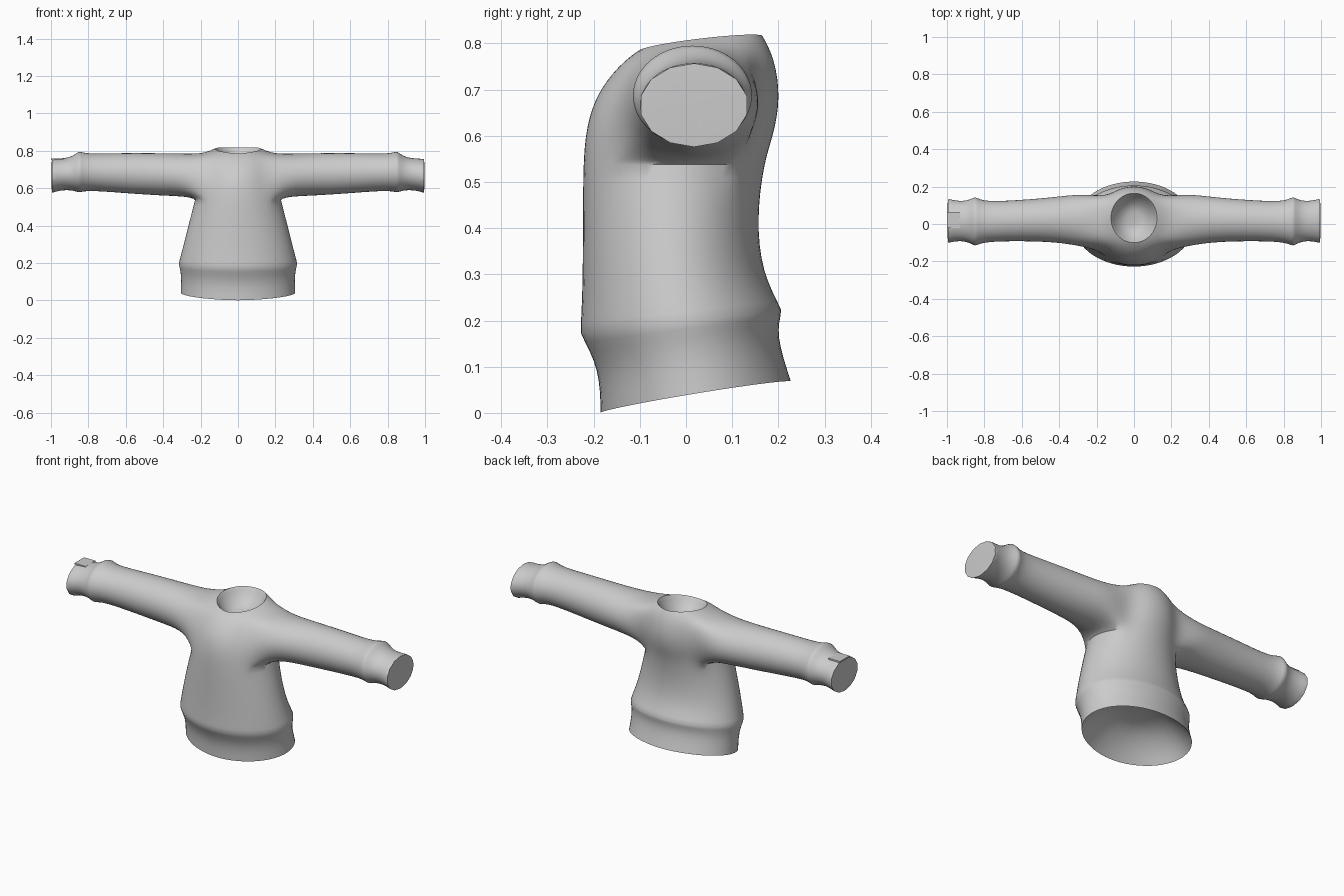
import bpy, bmesh, math

cube = bpy.data.objects.get("Cube")
if cube:
    bpy.data.objects.remove(cube)

grey = bpy.data.materials.new("soft grey knit")
grey.use_nodes = True
grey.diffuse_color = (0.6, 0.6, 0.6, 1)
grey.node_tree.nodes["Principled BSDF"].inputs["Base Color"].default_value = (0.6, 0.6, 0.6, 1)

SIDES = 16
SWELL = 1.02  # offsets the shrinkage of the subdivision

# Body rings: half width, front y, front z, back y, back z, lift at the sides
BODY = [
    (.308, -.186, .00, .228, .068, .008),
    (.303, -.188, .095, .195, .17, 0),
    (.319, -.230, .172, .209, .222, 0),
    (.296, -.225, .26, .165, .305, 0),
    (.264, -.224, .40, .154, .42, 0),
    (.230, -.224, .54, .169, .54, 0),
    (.216, -.217, .62, .190, .60, 0),
    (.208, -.195, .69, .206, .68, 0),
    (.185, -.146, .75, .193, .765, .028),
    (.123, -.100, .786, .165, .818, .01),
]
# Sleeve rings: distance from centre, front y, back y, bottom z, top z
SLEEVE = [
    (.27, -.122, .165, .555, .786),
    (.42, -.097, .145, .560, .789),
    (.62, -.092, .128, .574, .790),
    (.80, -.096, .120, .588, .784),
    (.85, -.118, .146, .577, .798),
    (.895, -.094, .124, .590, .766),
    (.95, -.092, .125, .588, .760),
    (.996, -.103, .137, .574, .758),
]
HEM_CREASE, NECK_CREASE, CUFF_CREASE = 1, .7, .9
RIDGE_CREASE, UNDERARM_CREASE = .5, .6

bm = bmesh.new()
crease = bm.edges.layers.float.new("crease_edge")


def body_ring(hw, yf, zf, yb, zb, lift, scale=1.0, drop=0.0):
    cy, cz, ry = (yf + yb) / 2, (zf + zb) / 2, (yb - yf) / 2
    ring = []
    for i in range(SIDES):
        a = 2 * math.pi * i / SIDES
        c, s = math.cos(a) * scale * SWELL, math.sin(a) * scale * SWELL
        z = cz + s * (zb - zf) / 2 + lift * abs(c) - drop
        ring.append(bm.verts.new((c * hw, cy + s * ry, z)))
    return ring


def bridge(a, b, skip=()):
    n = len(a)
    for i in range(n):
        if i not in skip:
            j = (i + 1) % n
            bm.faces.new((a[i], a[j], b[j], b[i]))


def crease_path(verts, value, closed=True):
    following = verts[1:] + verts[:1] if closed else verts[1:]
    for a, b in zip(verts, following):
        bm.edges.get((a, b))[crease] = value


# Torso, leaving an armhole on each side
rings = [body_ring(*r) for r in BODY]
arm_columns = (14, 15, 0, 1, 6, 7, 8, 9)
for k in range(len(rings) - 1):
    bridge(rings[k], rings[k + 1], arm_columns if 5 <= k <= 7 else ())
crease_path(rings[2], RIDGE_CREASE)

# Sunken linings at the neck and the hem
for spec, rim, depth, value in ((BODY[-1], rings[-1], .08, NECK_CREASE),
                                (BODY[0], rings[0], -.13, HEM_CREASE)):
    last = rim
    for scale, share in ((.85, .4), (.6, .8), (.3, 1)):
        ring = body_ring(*spec, scale, depth * share)
        bridge(last, ring)
        last = ring
    bm.faces.new(last)
    crease_path(rim, value)

# Sleeves grown out of the armholes
for side, start in ((1, 14), (-1, 6)):
    cols = [(start + i) % SIDES for i in range(5)]
    hole = [rings[5][c] for c in cols]
    hole += [rings[k][cols[-1]] for k in (6, 7)]
    hole += [rings[8][c] for c in reversed(cols)]
    hole += [rings[k][cols[0]] for k in (7, 6)]
    count = len(hole)
    last = hole
    for x, yf, yb, z0, z1 in SLEEVE:
        ring = []
        for i in range(count):
            # the middle of the lower armhole edge sits at the bottom
            a = -math.pi / 2 + side * 2 * math.pi * (i - 2) / count
            ring.append(bm.verts.new((side * x,
                                      (yf + yb) / 2 + math.cos(a) * (yb - yf) / 2 * SWELL,
                                      (z0 + z1) / 2 + math.sin(a) * (z1 - z0) / 2 * SWELL)))
        bridge(last, ring)
        if x == .85:
            crease_path(ring, RIDGE_CREASE)
        last = ring
    crease_path(hole[:5], UNDERARM_CREASE, closed=False)
    # flat cuff end
    bm.faces.new(last)
    crease_path(last, CUFF_CREASE)

bmesh.ops.recalc_face_normals(bm, faces=bm.faces)


def add_object(name, mesh_data):
    mesh = bpy.data.meshes.new(name)
    mesh_data.to_mesh(mesh)
    mesh_data.free()
    mesh.materials.append(grey)
    obj = bpy.data.objects.new(name, mesh)
    bpy.context.collection.objects.link(obj)
    return obj


sweater = add_object("sweater", bm)
sub = sweater.modifiers.new("smooth knit", "SUBSURF")
sub.levels = sub.render_levels = 2
bpy.ops.object.select_all(action="DESELECT")
sweater.select_set(True)
bpy.context.view_layer.objects.active = sweater
bpy.ops.object.modifier_apply(modifier=sub.name)
bpy.ops.object.shade_smooth_by_angle(angle=math.radians(50))

# Small flat tab on top of the right cuff
tab = bmesh.new()
bmesh.ops.create_cube(tab, size=1)
for v in tab.verts:
    v.co = (-.965 + v.co.x * .07, .022 + v.co.y * .085, .756 + v.co.z * .008)
add_object("cuff_tab", tab)
